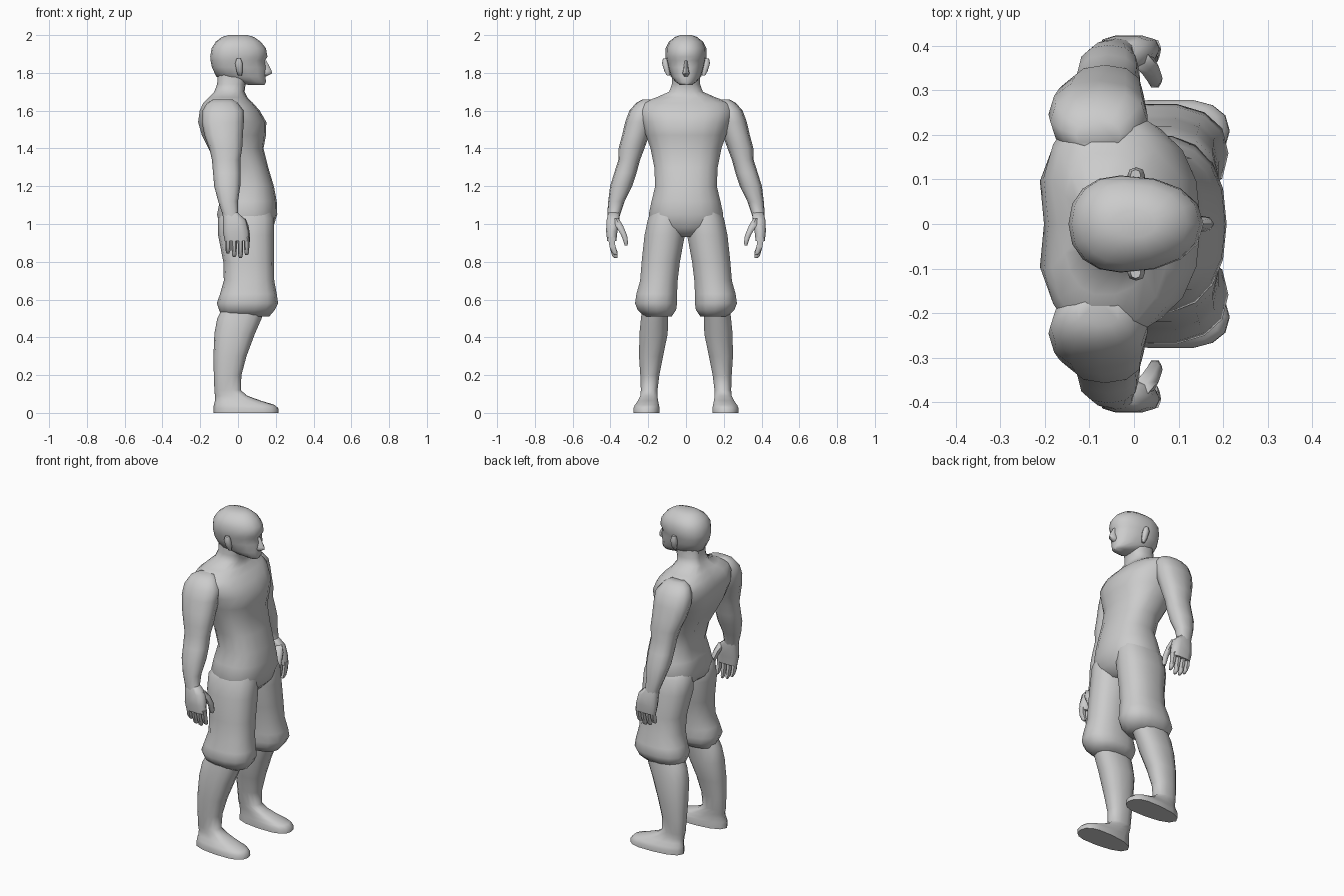
import bpy, bmesh, math


def loft(name, rings, n=14, mirror=False, p=0.85, groove=0.0):
    """Stack horizontal rings (x_back, x_mid, x_front, y0, y1, z) into a closed skin."""
    bm = bmesh.new()
    loops = []
    for xb, xm, xf, y0, y1, z in rings:
        loop = []
        for i in range(n):
            a = 2 * math.pi * i / n
            c, s = math.cos(a), math.sin(a)
            c = math.copysign(abs(c) ** p, c) if abs(c) > 1e-6 else 0
            s = math.copysign(abs(s) ** p, s) if abs(s) > 1e-6 else 0
            x = xm + c * ((xf - xm) if c > 0 else (xm - xb))
            if i * 2 == n:
                x += groove
            loop.append(bm.verts.new((x, (y0 + y1) / 2 + s * (y1 - y0) / 2, z)))
        loops.append(loop)
    for a, b in zip(loops, loops[1:]):
        for i in range(n):
            j = (i + 1) % n
            bm.faces.new((a[i], a[j], b[j], b[i]))
    bm.faces.new(loops[0])
    bm.faces.new(loops[-1])
    bmesh.ops.recalc_face_normals(bm, faces=bm.faces)
    me = bpy.data.meshes.new(name)
    bm.to_mesh(me)
    bm.free()
    ob = bpy.data.objects.new(name, me)
    bpy.context.collection.objects.link(ob)
    if mirror:
        m = ob.modifiers.new("mirror", "MIRROR")
        m.use_axis = (False, True, False)
    bpy.ops.object.select_all(action="DESELECT")
    ob.select_set(True)
    bpy.context.view_layer.objects.active = ob
    bpy.ops.object.shade_smooth_by_angle(angle=math.radians(60))
    return ob


def centred(rows):
    """(z, x_back, x_mid, x_front, half_width) -> ring centred on y = 0."""
    return [(xb, xm, xf, -h, h, z) for z, xb, xm, xf, h in rows]


def limb(rows):
    """(z, x_back, x_front, y_inner, y_outer) -> ring."""
    return [(xb, (xb + xf) / 2, xf, y0, y1, z) for z, xb, xf, y0, y1 in rows]


# Torso with hips and neck
loft("torso", centred([
    (0.93, -0.04, 0.06, 0.14, 0.06), (0.98, -0.10, 0.05, 0.185, 0.18),
    (1.05, -0.12, 0.05, 0.208, 0.20), (1.12, -0.105, 0.05, 0.205, 0.185),
    (1.20, -0.085, 0.06, 0.19, 0.165), (1.30, -0.11, 0.04, 0.16, 0.17),
    (1.40, -0.165, 0.0, 0.135, 0.19), (1.47, -0.20, -0.03, 0.148, 0.215),
    (1.54, -0.22, -0.05, 0.15, 0.24), (1.60, -0.21, -0.07, 0.115, 0.26),
    (1.64, -0.19, -0.08, 0.08, 0.24), (1.67, -0.16, -0.07, 0.05, 0.16),
    (1.70, -0.13, -0.05, 0.035, 0.09), (1.74, -0.115, -0.03, 0.04, 0.076),
    (1.80, -0.11, -0.03, 0.06, 0.076)]), n=18, groove=0.018)

# Head, nose, ears
loft("head", centred([
    (1.735, 0.06, 0.10, 0.14, 0.03), (1.75, -0.01, 0.07, 0.148, 0.052),
    (1.78, -0.115, 0.0, 0.146, 0.08), (1.83, -0.138, -0.03, 0.15, 0.097),
    (1.865, -0.145, -0.03, 0.143, 0.105), (1.885, -0.147, -0.03, 0.156, 0.109),
    (1.93, -0.14, -0.03, 0.148, 0.108), (1.965, -0.118, -0.02, 0.12, 0.09),
    (1.99, -0.085, -0.01, 0.085, 0.058), (2.0, -0.05, 0.0, 0.05, 0.03)]), n=16, p=0.92)
loft("nose", centred([
    (1.782, 0.11, 0.13, 0.15, 0.012), (1.797, 0.11, 0.14, 0.18, 0.02),
    (1.812, 0.11, 0.14, 0.178, 0.016), (1.865, 0.11, 0.13, 0.15, 0.008)]), n=8)
loft("ear", limb([
    (1.785, 0.0, 0.02, 0.085, 0.10), (1.81, -0.008, 0.025, 0.085, 0.115),
    (1.85, -0.015, 0.025, 0.09, 0.127), (1.875, -0.008, 0.015, 0.095, 0.122)]), n=8, mirror=True)

# Arms
loft("arm", limb([
    (1.66, -0.13, -0.03, 0.17, 0.23), (1.64, -0.165, 0.0, 0.16, 0.265),
    (1.60, -0.188, 0.03, 0.16, 0.30), (1.54, -0.192, 0.03, 0.17, 0.322),
    (1.47, -0.178, 0.026, 0.195, 0.338), (1.40, -0.152, 0.022, 0.22, 0.357),
    (1.34, -0.138, 0.012, 0.243, 0.358), (1.27, -0.132, 0.014, 0.262, 0.38),
    (1.20, -0.126, 0.012, 0.285, 0.402), (1.12, -0.105, 0.0, 0.325, 0.412),
    (1.06, -0.085, 0.0, 0.345, 0.416), (1.04, -0.08, 0.01, 0.352, 0.416)]),
    n=12, mirror=True)

# Hands
loft("palm", limb([
    (1.06, -0.08, 0.0, 0.35, 0.412), (1.02, -0.08, 0.042, 0.35, 0.422),
    (0.96, -0.08, 0.057, 0.362, 0.424), (0.91, -0.07, 0.06, 0.368, 0.418)]),
    n=10, mirror=True, p=0.7)
for k, tip in enumerate((0.845, 0.825, 0.82, 0.835)):
    x = -0.053 + 0.033 * k
    loft(f"finger_{k + 1}", limb([
        (0.93, x - 0.015, x + 0.015, 0.375, 0.415),
        (0.88, x - 0.014, x + 0.014, 0.372, 0.407),
        (tip + 0.012, x - 0.012, x + 0.012, 0.362, 0.393),
        (tip, x - 0.007, x + 0.007, 0.362, 0.38)]), n=6, mirror=True)
loft("thumb", limb([
    (1.03, -0.01, 0.04, 0.355, 0.385), (0.99, 0.012, 0.056, 0.33, 0.375),
    (0.94, 0.028, 0.064, 0.31, 0.345), (0.90, 0.032, 0.062, 0.305, 0.33),
    (0.885, 0.038, 0.056, 0.31, 0.325)]), n=6, mirror=True)

# Baggy knee-length trouser legs
loft("trouser_leg", limb([
    (1.10, -0.06, 0.17, 0.02, 0.165), (1.03, -0.105, 0.19, 0.004, 0.203),
    (0.94, -0.105, 0.19, 0.004, 0.222), (0.80, -0.078, 0.19, 0.03, 0.237),
    (0.70, -0.075, 0.192, 0.042, 0.245), (0.63, -0.095, 0.205, 0.045, 0.265),
    (0.58, -0.112, 0.212, 0.045, 0.272), (0.545, -0.10, 0.195, 0.05, 0.258),
    (0.51, -0.085, 0.165, 0.075, 0.22)]), n=14, mirror=True)

# Lower legs with feet
shin = limb([
    (0.54, -0.09, 0.14, 0.09, 0.235), (0.50, -0.11, 0.125, 0.095, 0.24),
    (0.42, -0.125, 0.09, 0.095, 0.248), (0.30, -0.13, 0.045, 0.12, 0.25),
    (0.20, -0.128, 0.018, 0.14, 0.243), (0.12, -0.125, 0.015, 0.15, 0.24)])
foot = [(-0.122, 0.0, 0.05, 0.15, 0.243, 0.09), (-0.122, 0.03, 0.12, 0.147, 0.255, 0.065),
        (-0.128, 0.08, 0.195, 0.142, 0.272, 0.042), (-0.13, 0.10, 0.213, 0.138, 0.28, 0.025),
        (-0.13, 0.10, 0.215, 0.138, 0.28, 0.0)]
loft("lower_leg_and_foot", shin + foot, n=14, mirror=True)
